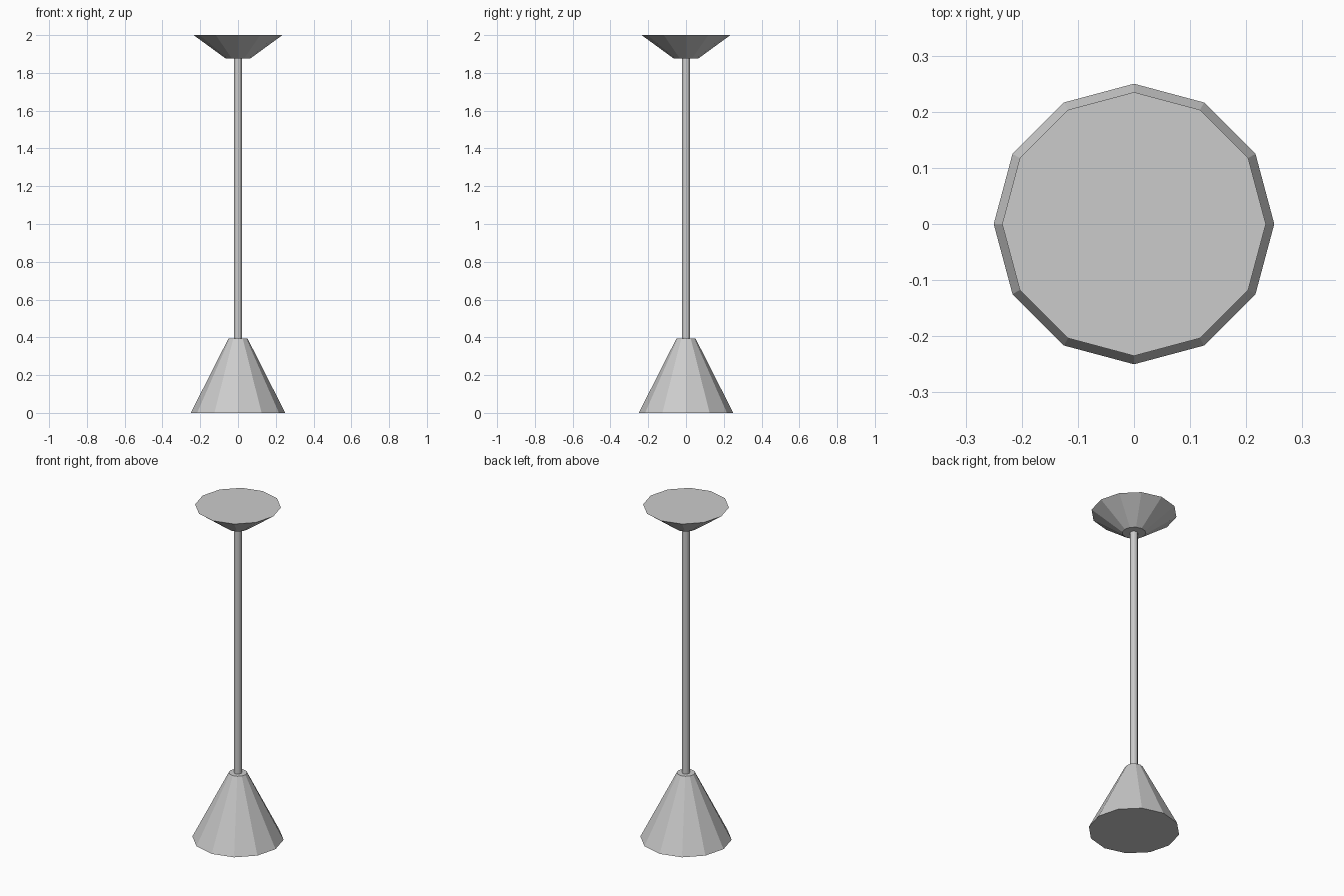
import bpy
import math

if "Cube" in bpy.data.objects:
    bpy.data.objects.remove(bpy.data.objects["Cube"])


def frustum(name, z0, z1, r_bottom, r_top, sides=12):
    """Capped, flat-faced tapered cylinder between two heights."""
    bpy.ops.mesh.primitive_cone_add(
        vertices=sides, radius1=r_bottom, radius2=r_top, depth=z1 - z0,
        end_fill_type='NGON', location=(0, 0, (z0 + z1) / 2))
    bpy.context.object.name = name


# Tapered foot
frustum("base", 0.0, 0.395, 0.25, 0.05)
# Slim pole, reaching slightly into both ends
frustum("pole", 0.38, 1.89, 0.021, 0.021)
# Flared top dish
frustum("top_dish", 1.876, 2.0, 0.065, 0.235)
